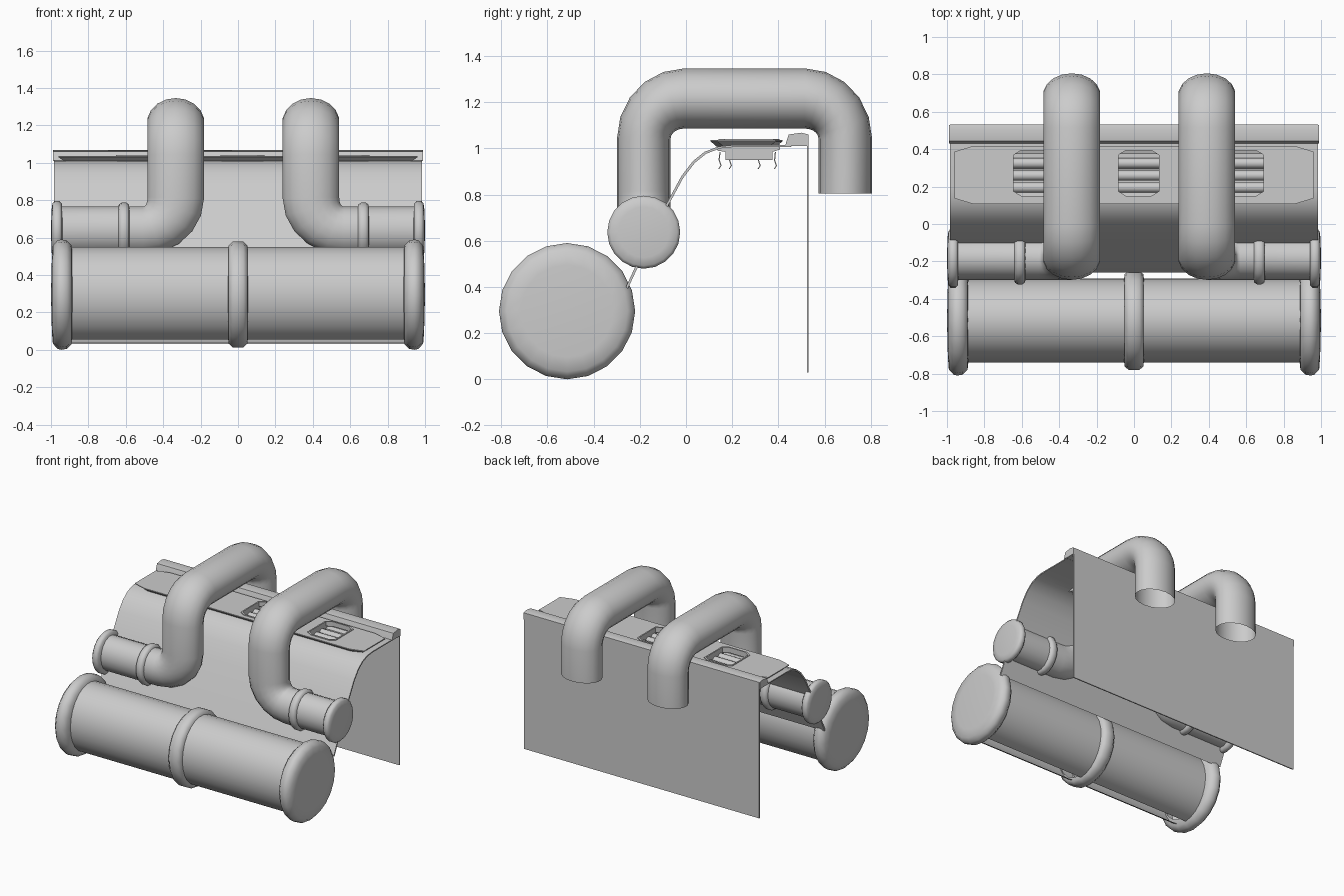
import bpy, bmesh, math
from mathutils import Vector

if "Cube" in bpy.data.objects:
    bpy.data.objects.remove(bpy.data.objects["Cube"], do_unlink=True)

grey = bpy.data.materials.new("plain grey")
grey.use_nodes = True
COLOUR = (0.6, 0.6, 0.6, 1)
grey.diffuse_color = COLOUR
grey.node_tree.nodes["Principled BSDF"].inputs["Base Color"].default_value = COLOUR


def finish(name, bm, angle=35):
    bmesh.ops.remove_doubles(bm, verts=bm.verts, dist=1e-5)
    bmesh.ops.recalc_face_normals(bm, faces=bm.faces)
    mesh = bpy.data.meshes.new(name)
    bm.to_mesh(mesh)
    bm.free()
    mesh.materials.append(grey)
    ob = bpy.data.objects.new(name, mesh)
    bpy.context.collection.objects.link(ob)
    smooth(ob, angle)
    return ob


def smooth(ob, angle=35):
    bpy.ops.object.select_all(action='DESELECT')
    ob.select_set(True)
    bpy.context.view_layer.objects.active = ob
    bpy.ops.object.shade_smooth_by_angle(angle=math.radians(angle))


def loft(bm, rings, closed=True):
    rows = [[bm.verts.new(p) for p in ring] for ring in rings]
    n = len(rows[0])
    for a, b in zip(rows, rows[1:]):
        for i in range(n if closed else n - 1):
            j = (i + 1) % n
            bm.faces.new((a[i], a[j], b[j], b[i]))
    return rows


def lathe(name, profile, y, z, sy=1.0, sz=1.0, start=0, sweep=360, sides=20):
    """Turn (x, radius) points around an axis parallel to x."""
    full = sweep == 360
    angles = [math.radians(start + sweep * i / sides) for i in range(sides if full else sides + 1)]
    bm = bmesh.new()
    loft(bm, [[(x, y + r * sy * math.cos(a), z + r * sz * math.sin(a)) for a in angles]
              for x, r in profile], full)
    return finish(name, bm, 50)


def prism(name, outline, x0, x1):
    """Extrude a closed (y, z) outline along x."""
    bm = bmesh.new()
    rows = loft(bm, [[(x, y, z) for y, z in outline] for x in (x0, x1)])
    for row in rows:
        bm.faces.new(row)
    return finish(name, bm)


def octagon(cx, cy, hx, hy, cut_x, cut_y, z):
    quarter = [(hx, hy - cut_y), (hx - cut_x, hy)]
    pts = quarter + [(-x, y) for x, y in reversed(quarter)]
    pts += [(-x, -y) for x, y in pts]
    return [(cx + x, cy + y, z) for x, y in pts]


def octagon_solid(name, rings, capped=True):
    bm = bmesh.new()
    rows = loft(bm, rings)
    if capped:
        bm.faces.new(rows[0])
        bm.faces.new(rows[-1])
    return finish(name, bm, 20)


def rounded_path(corners, radius, steps=5):
    pts = [Vector(corners[0])]
    for a, b, c in zip(corners, corners[1:], corners[2:]):
        a, b, c = Vector(a), Vector(b), Vector(c)
        u, v = (a - b).normalized(), (c - b).normalized()
        for i in range(steps + 1):
            t = i / steps * math.pi / 2
            pts.append(b + radius * ((1 - math.sin(t)) * u + (1 - math.cos(t)) * v))
    return pts + [Vector(corners[-1])]


def tube(name, pts, r, stretch, sides=18):
    bm = bmesh.new()
    rings, side, last = [], Vector((0, 1, 0)), None
    for i, p in enumerate(pts):
        t = (pts[min(i + 1, len(pts) - 1)] - pts[max(i - 1, 0)]).normalized()
        if last:
            side = last.rotation_difference(t) @ side
        last, up = t, t.cross(side)
        ring = []
        for k in range(sides):
            a = 2 * math.pi * k / sides
            d = r * (math.cos(a) * side + math.sin(a) * up)
            ring.append(p + Vector((d.x * stretch[0], d.y * stretch[1], d.z * stretch[2])))
        rings.append(ring)
    loft(bm, rings)
    return finish(name, bm, 50)


# Large front cylinder, slotted underneath, with end caps and a centre band
BY, BZ = -0.515, 0.295
lathe("main_cylinder", [(-0.95, 0.25), (0.95, 0.25)], BY, BZ, 0.9, 1.02, -88, 338, 24)
for side, label in ((-1, "right"), (1, "left")):
    cap = [(1, 0), (0.995, 0.2), (0.99, 0.262), (0.965, 0.29), (0.945, 0.295),
           (0.915, 0.29), (0.89, 0.265), (0.885, 0.22)]
    lathe("main_cap_" + label, [(side * x, r) for x, r in cap], BY, BZ)
band = [(-0.053, 0.235), (-0.05, 0.262), (-0.028, 0.283), (0.028, 0.283), (0.05, 0.262), (0.053, 0.235)]
lathe("main_band", band, BY, BZ, 0.94, 1)

# Two bent pipes with small caps and collars
PY, PZ = -0.183, 0.637
for side, label, px, collar_x in ((-1, "right", -0.333, -0.61), (1, "left", 0.39, 0.67)):
    path = rounded_path([(side * 0.95, PY, PZ), (px, PY, PZ), (px, PY, 1.216),
                         (px, 0.69, 1.216), (px, 0.69, 0.805)], 0.175)
    tube("bent_pipe_" + label, path, 0.13, (1.18, 0.89, 1))
    cap = [(1, 0), (0.997, 0.11), (0.992, 0.145), (0.98, 0.158), (0.955, 0.158), (0.942, 0.145), (0.938, 0.1)]
    lathe("pipe_cap_" + label, [(side * x, r) for x, r in cap], PY, PZ)
    collar = [(-0.03, 0.12), (-0.027, 0.14), (-0.012, 0.15), (0.012, 0.15), (0.027, 0.14), (0.03, 0.12)]
    lathe("pipe_collar_" + label, [(collar_x + x, r) for x, r in collar], PY, PZ, 0.93, 1)

# Curved front panel, back sheet and top rail
curve = [(-0.26, 0.4), (-0.2, 0.53), (-0.085, 0.76), (-0.02, 0.88), (0.03, 0.945),
         (0.08, 0.985), (0.14, 1.008), (0.2, 1.014), (0.45, 1.014)]
panel = prism("curved_panel", curve + [(y + 0.008, z - 0.008) for y, z in reversed(curve)], -0.985, 0.985)
prism("back_sheet", [(0.523, 0.03), (0.531, 0.03), (0.531, 1.06), (0.523, 1.06)], -0.985, 0.985)
prism("top_rail", [(0.43, 1.01), (0.53, 1.01), (0.53, 1.06), (0.5, 1.068), (0.445, 1.06), (0.435, 1.03)],
      -0.99, 0.99)

# Raised octagonal deck on the panel
deck = octagon_solid("raised_deck", [
    octagon(0, 0.262, 0.93, 0.13, 0.08, 0.03, 1.008),
    octagon(0, 0.262, 0.96, 0.155, 0.1, 0.03, 1.03),
    octagon(0, 0.262, 0.96, 0.155, 0.1, 0.03, 1.036)])

# Three window openings with louvred trays below
WY = 0.272
for i, wx in enumerate((-0.535, 0.025, 0.585)):
    cutter = octagon_solid("window_cutter", [octagon(wx, WY, 0.108, 0.122, 0.04, 0.025, z) for z in (0.94, 1.1)])
    cutter.hide_render = True
    for target in (panel, deck):
        mod = target.modifiers.new("window", 'BOOLEAN')
        mod.operation, mod.solver, mod.object = 'DIFFERENCE', 'EXACT', cutter
        bpy.context.view_layer.objects.active = target
        bpy.ops.object.modifier_apply(modifier=mod.name)
    bpy.data.objects.remove(cutter, do_unlink=True)
    octagon_solid(f"window_frame_{i}", [
        octagon(wx, WY, 0.108, 0.122, 0.04, 0.025, 1.03), octagon(wx, WY, 0.108, 0.122, 0.04, 0.025, 1.041),
        octagon(wx, WY, 0.118, 0.132, 0.042, 0.026, 1.041), octagon(wx, WY, 0.118, 0.132, 0.042, 0.026, 1.03)], False)
    tray = [(0.137, 1.02), (0.137, 0.99), (0.17, 0.985), (0.17, 0.95), (0.375, 0.95), (0.375, 0.985), (0.407, 0.995), (0.407, 1.02)]
    bm = bmesh.new()
    rows = loft(bm, [[(wx + s * 0.112, y, z) for y, z in tray] for s in (-1, 1)], False)
    for row in rows:
        bm.faces.new(row)
    finish(f"window_tray_{i}", bm)
    for k, y in enumerate((0.195, 0.26, 0.325)):
        lathe(f"louvre_{i}_{k}", [(wx - 0.112, 0.028), (wx + 0.112, 0.028)], y, 0.975, 1, 1, 0, 180, 6)
    # Small curled clips hanging under the tray
    for k, y in enumerate((0.145, 0.19, 0.315, 0.385)):
        clip = [(y, 0.985), (y - 0.004, 0.95), (y + 0.004, 0.925), (y - 0.006, 0.91)]
        prism(f"clip_{i}_{k}", clip + [(b + 0.005, c) for b, c in reversed(clip)], wx - 0.01, wx + 0.01)
smooth(panel)
smooth(deck, 20)
